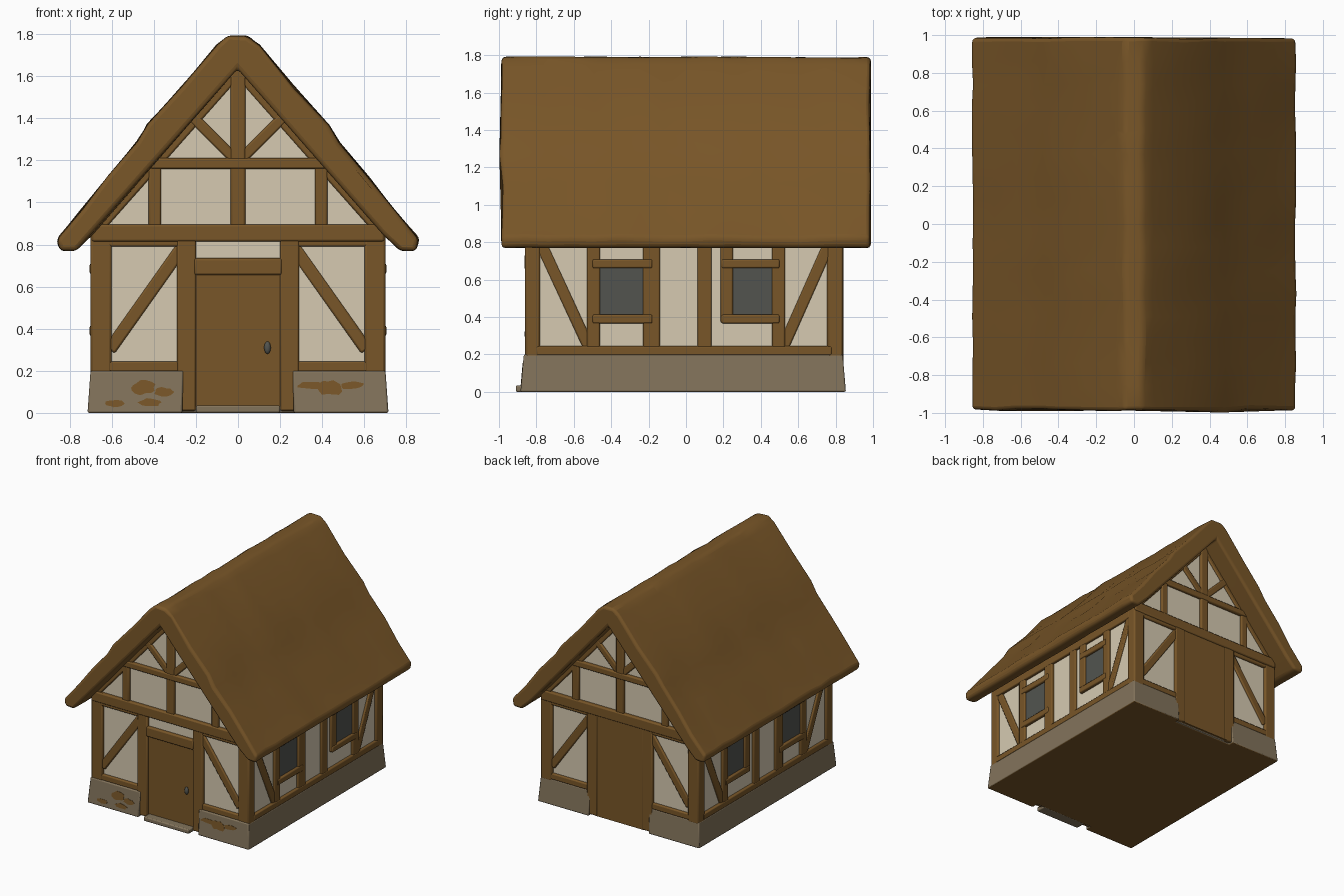
import bpy, bmesh, math, random
from mathutils import Vector

if "Cube" in bpy.data.objects:
    bpy.data.objects.remove(bpy.data.objects["Cube"])

random.seed(4)


def material(name, rgb):
    m = bpy.data.materials.new(name)
    m.diffuse_color = (*rgb, 1)
    m.use_nodes = True
    m.node_tree.nodes["Principled BSDF"].inputs["Base Color"].default_value = m.diffuse_color
    return m


BROWN = material("brown_timber_and_thatch", (0.19, 0.093, 0.021))
PLASTER = material("cream_plaster", (0.67, 0.59, 0.44))
STONE = material("grey_brown_stone", (0.225, 0.172, 0.105))
GLASS = material("dark_grey_glass", (0.085, 0.088, 0.078))


def finish(bm, name, mats, bevel=0.0, segments=2):
    """Turn a bmesh into a smooth-shaded object with softened edges."""
    bmesh.ops.recalc_face_normals(bm, faces=bm.faces[:])
    mesh = bpy.data.meshes.new(name)
    bm.to_mesh(mesh)
    bm.free()
    ob = bpy.data.objects.new(name, mesh)
    bpy.context.collection.objects.link(ob)
    for m in mats:
        mesh.materials.append(m)
    if bevel:
        mod = ob.modifiers.new("soft_edges", 'BEVEL')
        mod.width, mod.segments = bevel, segments
        mod.limit_method, mod.angle_limit = 'ANGLE', math.radians(35)
    bpy.ops.object.select_all(action='DESELECT')
    ob.select_set(True)
    bpy.context.view_layer.objects.active = ob
    bpy.ops.object.shade_smooth_by_angle(angle=math.radians(40))
    return ob


def loft(bm, rings):
    """Join equal rings of points into a closed solid."""
    vs = [[bm.verts.new(p) for p in r] for r in rings]
    n = len(vs[0])
    for a, b in zip(vs, vs[1:]):
        for i in range(n):
            bm.faces.new((a[i], a[(i + 1) % n], b[(i + 1) % n], b[i]))
    bm.faces.new(vs[0])
    bm.faces.new(vs[-1])


# Each wall maps (along, up, outward) to world space
WALLS = {
    "front": lambda u, v, d: (u, -0.84 - d, v),
    "back": lambda u, v, d: (u, 0.82 + d, v),
    "right": lambda u, v, d: (0.68 + d, u, v),
    "left": lambda u, v, d: (-0.68 - d, u, v),
}


def plank(bm, wall, p, q, width, depth):
    """Straight timber from p to q, lying on a wall."""
    p, q = Vector(p), Vector(q)
    d = (q - p).normalized() * width / 2
    s = Vector((-d.y, d.x))
    outline = [p + s, q + s, q - s, p - s]
    loft(bm, [[WALLS[wall](c.x, c.y, h) for c in outline] for h in (-0.02, depth)])


def panel(bm, wall, u0, u1, v0, v1, depth):
    plank(bm, wall, (u0, (v0 + v1) / 2), (u1, (v0 + v1) / 2), v1 - v0, depth)


# Plaster wall core with gables
gable = [(-0.68, 0.01), (0.68, 0.01), (0.68, 0.9), (0, 1.68), (-0.68, 0.9)]
bm = bmesh.new()
loft(bm, [[(x, y, z) for x, z in gable] for y in (-0.84, 0.82)])
finish(bm, "plaster_walls", [PLASTER])

# Stone footing, notched at both doorways, with a brown underside
F, B, W, N = -0.885, 0.855, 0.715, 0.265
foot = [(-W, F), (-N, F), (-N, -0.83), (N, -0.83), (N, F), (W, F),
        (W, B), (N, B), (N, 0.81), (-N, 0.81), (-N, B), (-W, B)]
bm = bmesh.new()
loft(bm, [[(x * k, y * k, z) for x, y in foot] for z, k in ((0, 1), (0.2, 0.98))])
bm.normal_update()
for f in bm.faces:
    if all(v.co.z < 0.01 for v in f.verts):
        f.material_index = 1
finish(bm, "stone_footing", [STONE, BROWN], 0.008)

# Worn brown patches on the front of the footing
bm = bmesh.new()
for cx, cz, rx, rz in ((-0.58, 0.045, 0.05, 0.02), (-0.45, 0.12, 0.06, 0.035),
                       (-0.35, 0.10, 0.05, 0.022), (-0.42, 0.05, 0.06, 0.02),
                       (0.35, 0.13, 0.07, 0.02), (0.44, 0.12, 0.06, 0.04),
                       (0.54, 0.13, 0.06, 0.02)):
    ring = []
    for i in range(14):
        a, r = i * math.tau / 14, random.uniform(0.75, 1.1)
        ring.append((cx + rx * r * math.cos(a), cz + rz * r * math.sin(a)))
    loft(bm, [[(x, F * (1 - 0.1 * z) + o, z) for x, z in ring] for o in (0.004, -0.002)])
finish(bm, "footing_patches", [BROWN])

# Corner posts
for sx, xs in ((-1, "left"), (1, "right")):
    for y0, y1, ys in ((-0.86, -0.78, "front"), (0.755, 0.84, "back")):
        bm = bmesh.new()
        loft(bm, [[(sx * x, y, z) for x, y in
                   ((0.60, y0), (0.70, y0), (0.70, y1), (0.60, y1))] for z in (0.18, 0.87)])
        finish(bm, f"corner_post_{ys}_{xs}", [BROWN], 0.012)

# Gable-end timbers
for wall in ("front", "back"):
    bm = bmesh.new()
    plank(bm, wall, (-0.695, 0.855), (0.695, 0.855), 0.08, 0.028)    # tie beam
    plank(bm, wall, (-0.42, 1.185), (0.42, 1.185), 0.05, 0.024)      # collar beam
    plank(bm, wall, (0, 0.87), (0, 1.66), 0.07, 0.02)                # king post
    for s in (-1, 1):
        plank(bm, wall, (s * 0.245, 0.01), (s * 0.245, 0.84), 0.09, 0.022)
        plank(bm, wall, (s * 0.27, 0.22), (s * 0.64, 0.22), 0.05, 0.018)
        plank(bm, wall, (s * 0.27, 0.78), (s * 0.61, 0.30), 0.06, 0.015)
        plank(bm, wall, (s * 0.395, 0.86), (s * 0.395, 1.2), 0.06, 0.02)
        plank(bm, wall, (s * 0.01, 1.20), (s * 0.24, 1.43), 0.05, 0.016)
        plank(bm, wall, (s * 0.70, 0.835), (0, 1.625), 0.05, 0.014)  # rafter
        plank(bm, wall, (s * 0.27, 0.81), (s * 0.62, 0.81), 0.04, 0.018)
    finish(bm, f"{wall}_timbers", [BROWN], 0.009)

# Front door with lintel, handle and step; plain back door
bm = bmesh.new()
panel(bm, "front", -0.205, 0.205, 0.02, 0.67, 0.006)
finish(bm, "front_door", [BROWN])
bm = bmesh.new()
panel(bm, "front", -0.21, 0.21, 0.655, 0.735, 0.024)
finish(bm, "door_lintel", [BROWN], 0.01)
bm = bmesh.new()
panel(bm, "back", -0.22, 0.22, 0.01, 0.84, 0.018)
finish(bm, "back_door", [BROWN])
bm = bmesh.new()
panel(bm, "front", -0.2, 0.2, 0.0, 0.035, 0.07)
finish(bm, "door_step", [STONE], 0.008)
bm = bmesh.new()
bmesh.ops.create_uvsphere(bm, u_segments=12, v_segments=8, radius=1)
for v in bm.verts:
    v.co = (0.14 + v.co.x * 0.016, -0.85 + v.co.y * 0.014, 0.31 + v.co.z * 0.03)
finish(bm, "door_handle", [GLASS])

# Side timbers and windows
for wall in ("right", "left"):
    bm = bmesh.new()
    plank(bm, wall, (-0.80, 0.22), (0.78, 0.22), 0.05, 0.022)        # sill
    plank(bm, wall, (-0.80, 0.815), (0.78, 0.815), 0.08, 0.022)      # wall plate
    for u, w, z0 in ((-0.495, 0.07, 0.2), (-0.185, 0.09, 0.2), (0.10, 0.075, 0.2),
                     (0.218, 0.065, 0.37), (0.495, 0.07, 0.2)):
        plank(bm, wall, (u, z0), (u, 0.83), w, 0.02)
    for u0, u1 in ((-0.50, -0.18), (0.19, 0.50)):
        for z in (0.39, 0.685):
            plank(bm, wall, (u0, z), (u1, z), 0.048, 0.025)
    plank(bm, wall, (-0.77, 0.78), (-0.52, 0.24), 0.06, 0.015)
    plank(bm, wall, (0.76, 0.78), (0.52, 0.24), 0.06, 0.015)
    finish(bm, f"{wall}_timbers", [BROWN], 0.008)
    for i, (u0, u1) in enumerate(((-0.47, -0.22), (0.24, 0.47))):
        bm = bmesh.new()
        panel(bm, wall, u0, u1, 0.40, 0.67, 0.005)
        finish(bm, f"{wall}_window_{i + 1}", [GLASS])

# Thatched roof: folded slab swept along y with gentle unevenness
outer = [(0.045, 1.79), (0.10, 1.745), (0.27, 1.545), (0.43, 1.37), (0.48, 1.285),
         (0.62, 1.12), (0.74, 0.965), (0.86, 0.825), (0.845, 0.77), (0.77, 0.77)]
half = outer + [(0.69, 0.85)]
profile = half + [(0, 1.63)] + [(-x, z) for x, z in reversed(half)]
ROWS = 16
bm = bmesh.new()
rings = []
for j in range(ROWS + 1):
    y = -0.985 + 1.97 * j / ROWS
    ring = []
    for x, z in profile:
        amt = 0.007 if z > 0.8 else 0.002
        end = random.uniform(-0.006, 0.006) if j in (0, ROWS) else 0
        ring.append((x + random.uniform(-amt, amt) * 0.7, y + end,
                     z + random.uniform(-amt, amt) * 0.8))
    rings.append(ring)
loft(bm, rings)
finish(bm, "thatched_roof", [BROWN], 0.02, 3)
